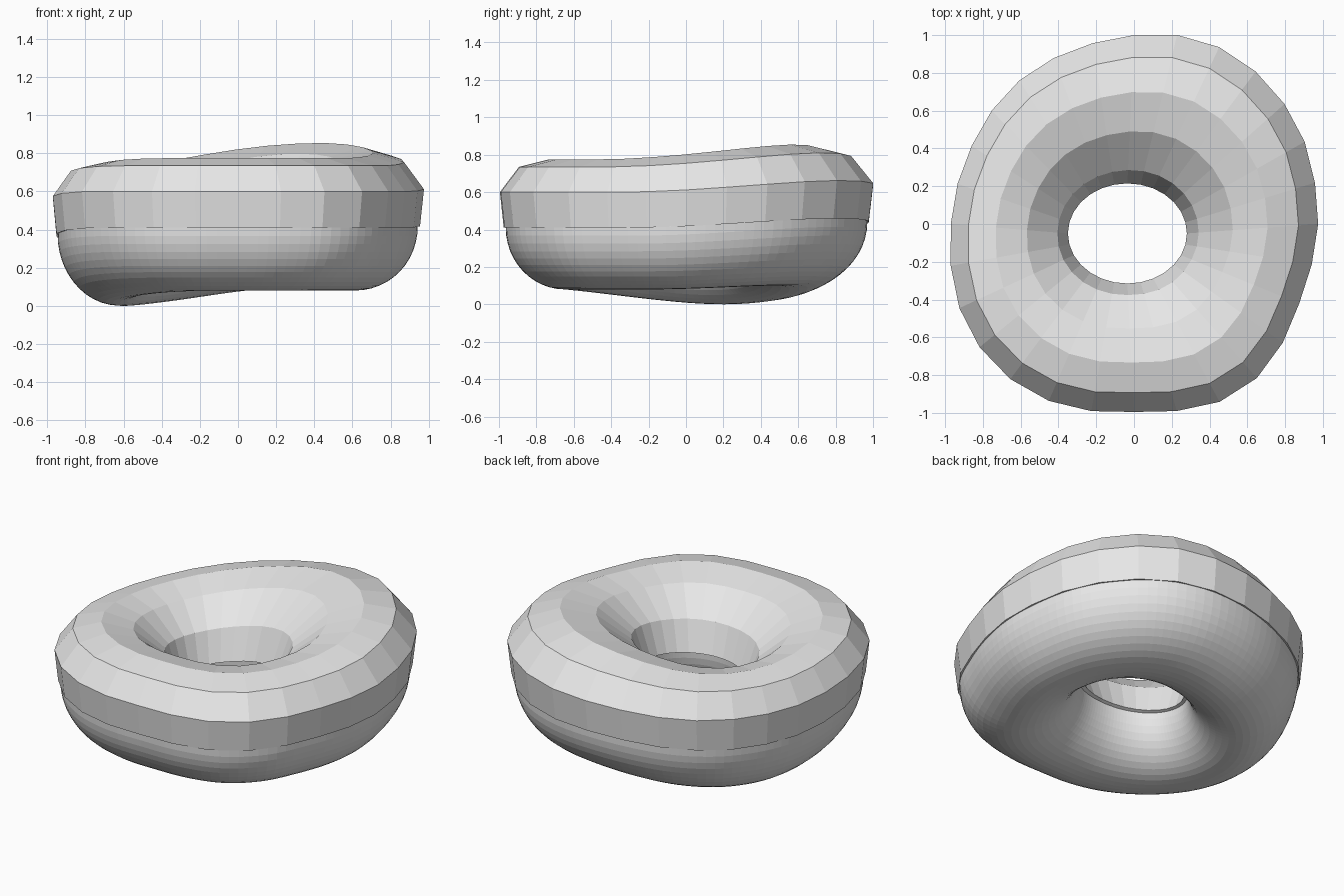
import bpy, bmesh, math
from mathutils import Vector

if "Cube" in bpy.data.objects:
    bpy.data.objects.remove(bpy.data.objects["Cube"])

# Outer radius of the ring every 15 degrees, starting at +x
OUTER = [.975, .985, 1.01, 1.025, 1.04, 1.03, 1.0, .98, .975, .97, .955, .957,
         .97, 1.0, 1.035, 1.05, 1.045, 1.02, .995, 1.02, 1.05, 1.03, .978, .965]


def outer_radius(a):
    """Smooth periodic interpolation of the outline."""
    t = (a / math.tau * len(OUTER)) % len(OUTER)
    i, f = int(t), t - int(t)
    p = [OUTER[(i + k) % len(OUTER)] for k in (-1, 0, 1, 2)]
    return p[1] + .5 * f * (p[2] - p[0] + f * (2 * p[0] - 5 * p[1] + 4 * p[2] - p[3]
                            + f * (3 * (p[1] - p[2]) + p[3] - p[0])))


def falloff(d, radius):
    t = max(0, 1 - d / radius)
    return t * t * (3 - 2 * t)


def ring_point(a, f, z):
    """f runs from the hole (0) to the outline (1); hand-shaped dents applied."""
    inner = Vector((-.035 + .315 * math.cos(a), -.05 + .265 * math.sin(a), z))
    r = outer_radius(a)
    p = inner.lerp(Vector((r * math.cos(a), r * math.sin(a), z)), f)
    rise = .08 * falloff((p - Vector((.45, .62, .8))).length, 1.1)
    d = p - Vector((-.6, .2, 0))
    d.z *= .5
    p.z += rise - .08 * falloff(d.length, 1.0)
    return p


def sweep(name, section, segments, closed, mat):
    bm = bmesh.new()
    rings = [[bm.verts.new(ring_point(math.tau * i / segments, f, z)) for f, z in section]
             for i in range(segments)]
    n = len(section)
    for i in range(segments):
        a, b = rings[i], rings[(i + 1) % segments]
        for j in range(n if closed else n - 1):
            k = (j + 1) % n
            bm.faces.new((a[j], b[j], b[k], a[k]))
    mesh = bpy.data.meshes.new(name)
    bm.to_mesh(mesh)
    bm.free()
    mesh.materials.append(mat)
    obj = bpy.data.objects.new(name, mesh)
    bpy.context.collection.objects.link(obj)
    return obj


grey = bpy.data.materials.new("plain_grey")
grey.diffuse_color = (.8, .8, .8, 1)
grey.use_nodes = True
grey.node_tree.nodes["Principled BSDF"].inputs["Base Color"].default_value = grey.diffuse_color

# Dough: fine full ring
dough = []
for j in range(48):
    t = math.tau * j / 48
    s = math.sin(t)
    dough.append((.49 + .463 * math.cos(t), .41 + (.28 if s > 0 else .33) * s))
sweep("dough", dough, 112, True, grey)

# Icing: coarse faceted cap with thickness
icing = [(.97, .41), (1, .6), (.85, .735), (.615, .775), (.35, .73), (.09, .59), (0, .41)]
cap = sweep("icing", icing, 28, False, grey)
mod = cap.modifiers.new("thickness", 'SOLIDIFY')
mod.thickness = .025
mod.offset = -1
